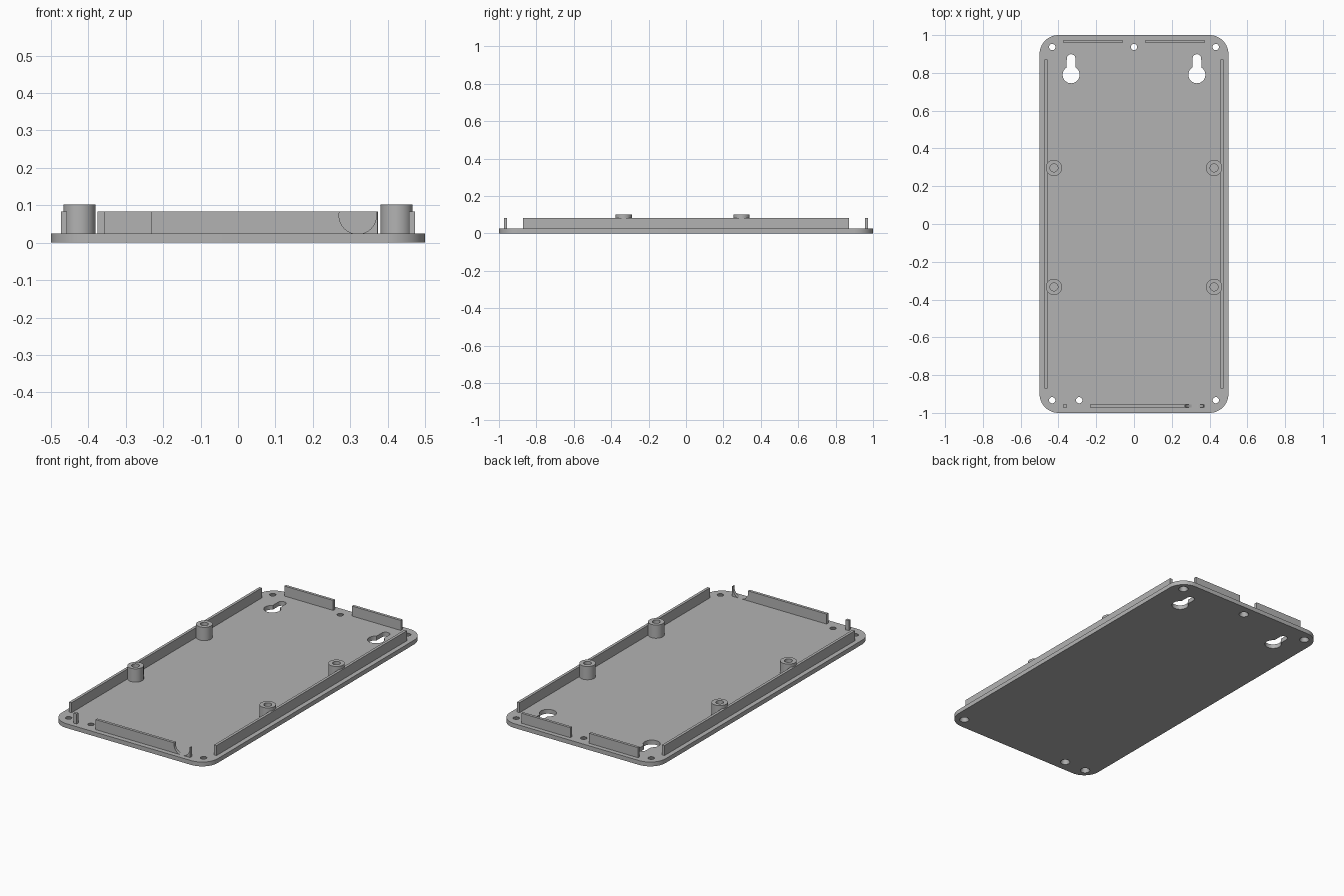
import bpy, bmesh
from math import sin, cos, pi, radians
from mathutils import Matrix

if "Cube" in bpy.data.objects:
    bpy.data.objects.remove(bpy.data.objects["Cube"])

PLATE = 0.025   # plate thickness
WALL = 0.083    # top of the rim walls
POST = 0.102    # top of the posts

grey = bpy.data.materials.new("Grey plastic")
grey.use_nodes = True
colour = (0.45, 0.45, 0.45, 1)
grey.diffuse_color = colour
grey.node_tree.nodes["Principled BSDF"].inputs["Base Color"].default_value = colour


def finish(name, bm):
    bmesh.ops.recalc_face_normals(bm, faces=bm.faces)
    mesh = bpy.data.meshes.new(name)
    bm.to_mesh(mesh)
    bm.free()
    mesh.materials.append(grey)
    obj = bpy.data.objects.new(name, mesh)
    bpy.context.collection.objects.link(obj)
    return obj


def arc(cx, cy, r, start, end, steps):
    angles = [radians(start + (end - start) * i / steps) for i in range(steps + 1)]
    return [(cx + r * cos(a), cy + r * sin(a)) for a in angles]


def prism(name, outline, z0, z1):
    bm = bmesh.new()
    face = bm.faces.new([bm.verts.new((x, y, z0)) for x, y in outline])
    ext = bmesh.ops.extrude_face_region(bm, geom=[face])
    verts = [v for v in ext["geom"] if isinstance(v, bmesh.types.BMVert)]
    bmesh.ops.translate(bm, verts=verts, vec=(0, 0, z1 - z0))
    return finish(name, bm)


def box(name, x0, x1, y0, y1):
    outline = [(x0, y0), (x1, y0), (x1, y1), (x0, y1)]
    return prism(name, outline, PLATE - 0.003, WALL)


def cone(name, r1, r2, depth, matrix):
    bm = bmesh.new()
    bmesh.ops.create_cone(bm, cap_ends=True, segments=32, radius1=r1,
                          radius2=r2, depth=depth, matrix=matrix)
    return finish(name, bm)


def cut(target, cutters):
    # Apply each cutter, then discard it
    for cutter in cutters:
        cutter.hide_render = True
        mod = target.modifiers.new("cut", 'BOOLEAN')
        mod.operation = 'DIFFERENCE'
        mod.solver = 'EXACT'
        mod.object = cutter
        bpy.context.view_layer.objects.active = target
        bpy.ops.object.modifier_apply(modifier=mod.name)
        bpy.data.objects.remove(cutter)


def smooth(obj):
    bpy.ops.object.select_all(action='DESELECT')
    obj.select_set(True)
    bpy.context.view_layer.objects.active = obj
    bpy.ops.object.shade_smooth_by_angle(angle=radians(30))


# Base plate with rounded corners
outline = []
for i, (sx, sy) in enumerate([(1, 1), (-1, 1), (-1, -1), (1, -1)]):
    outline += arc(sx * 0.4, sy * 0.9, 0.1, i * 90, i * 90 + 90, 12)
plate = prism("base_plate", outline, 0, PLATE)

# Countersunk screw holes and keyhole slots through the plate
cutters = []
for x, y in [(-0.433, 0.937), (0, 0.937), (0.433, 0.937),
             (-0.433, -0.933), (-0.29, -0.933), (0.433, -0.933)]:
    place = Matrix.Translation((x, y, PLATE / 2))
    cutters.append(cone("screw_hole_cutter", 0.027, 0.016, PLATE + 0.004, place))
for x in (-0.333, 0.333):
    keyhole = arc(x, 0.876, 0.023, 0, 180, 16) + arc(x, 0.79, 0.045, 121, 419, 32)
    cutters.append(prism("keyhole_cutter", keyhole, -0.01, 0.05))
cut(plate, cutters)
smooth(plate)

# Rim walls on the sides and back
for side, s in (("left", 1), ("right", -1)):
    x0, x1 = sorted((s * 0.457, s * 0.473))
    box(side + "_side_wall", x0, x1, -0.872, 0.872)
    x0, x1 = sorted((s * 0.06, s * 0.374))
    box(side + "_back_wall", x0, x1, 0.958, 0.974)

# Front wall with a round cable notch, and a small separate tab
front = box("front_wall", -0.233, 0.373, -0.972, -0.956)
notch = Matrix.Translation((0.32, -0.964, 0.073)) @ Matrix.Rotation(pi / 2, 4, 'X')
cut(front, [cone("notch_cutter", 0.05, 0.05, 0.1, notch)])
smooth(front)
box("front_tab", -0.375, -0.355, -0.972, -0.956)

# Hollow screw posts, spun from a profile
profile = [(0, PLATE + 0.001), (0.021, PLATE + 0.001), (0.021, POST),
           (0.043, POST), (0.043, PLATE - 0.003)]
for side, x in (("left", 0.424), ("right", -0.424)):
    for end, y in (("back", 0.297), ("front", -0.333)):
        bm = bmesh.new()
        verts = [bm.verts.new((r, 0, z)) for r, z in profile]
        edges = [bm.edges.new(pair) for pair in zip(verts, verts[1:])]
        bmesh.ops.spin(bm, geom=verts + edges, cent=(0, 0, 0), axis=(0, 0, 1),
                       angle=2 * pi, steps=40)
        bmesh.ops.remove_doubles(bm, verts=bm.verts, dist=0.0001)
        rim = [e for e in bm.edges if e.is_boundary]
        bmesh.ops.holes_fill(bm, edges=rim, sides=0)
        bmesh.ops.translate(bm, verts=bm.verts, vec=(x, y, 0))
        smooth(finish(side + "_" + end + "_post", bm))
